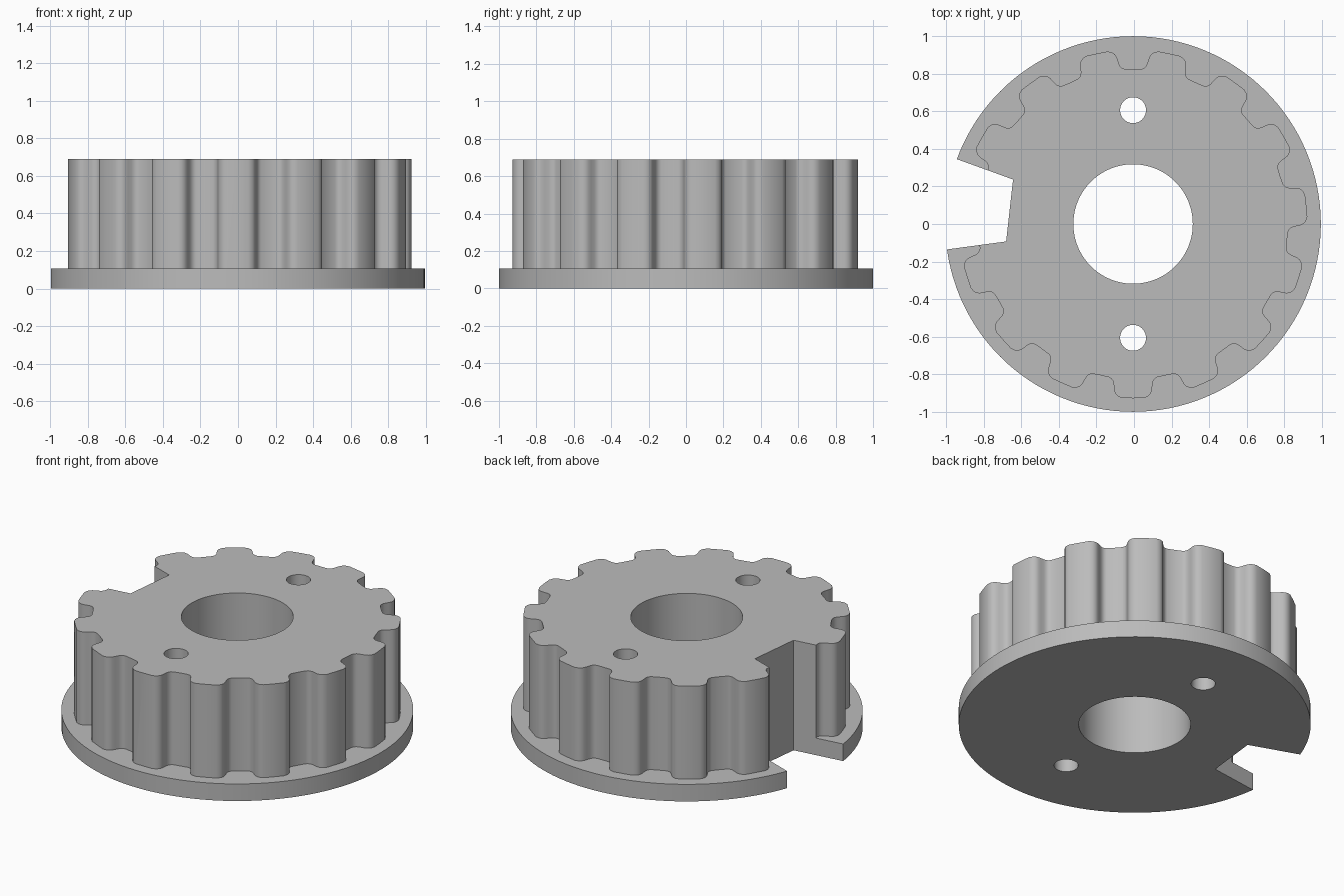
import bpy
import bmesh
from math import sin, cos, pi, radians, hypot, atan2

cube = bpy.data.objects.get("Cube")
if cube:
    bpy.data.objects.remove(cube, do_unlink=True)

CX = -0.005           # axis of the wheel
FLANGE_TOP = 0.107
TOP = 0.69
TEETH = 15

metal = bpy.data.materials.new("plain grey")
metal.use_nodes = True
grey = (0.5, 0.5, 0.5, 1)
metal.diffuse_color = grey
metal.node_tree.nodes["Principled BSDF"].inputs["Base Color"].default_value = grey


def prism(name, outline, z0, z1):
    """Extrude a closed counter-clockwise outline from z0 to z1."""
    bm = bmesh.new()
    base = bm.faces.new([bm.verts.new((x, y, z0)) for x, y in outline])
    top = bmesh.ops.extrude_face_region(bm, geom=[base])["geom"]
    verts = [v for v in top if isinstance(v, bmesh.types.BMVert)]
    bmesh.ops.translate(bm, verts=verts, vec=(0, 0, z1 - z0))
    bmesh.ops.recalc_face_normals(bm, faces=bm.faces)
    mesh = bpy.data.meshes.new(name)
    bm.to_mesh(mesh)
    bm.free()
    mesh.materials.append(metal)
    obj = bpy.data.objects.new(name, mesh)
    bpy.context.collection.objects.link(obj)
    return obj


def circle(radius, cy=0, n=96):
    return [(CX + radius * cos(2 * pi * i / n), cy + radius * sin(2 * pi * i / n))
            for i in range(n)]


def toothed_outline():
    # Half of one groove: sideways offset and distance from the axis
    half = [(0.045, 0.825), (0.058, 0.83), (0.068, 0.839), (0.075, 0.852),
            (0.082, 0.874), (0.088, 0.891), (0.097, 0.904), (0.112, 0.914),
            (0.135, 0.919)]
    groove = [(-x, r) for x, r in reversed(half)] + [(0, 0.824)] + half
    polar = [(atan2(x, r), hypot(x, r)) for x, r in groove]
    polar.append((pi / TEETH, 0.928))
    points = []
    for i in range(TEETH):
        start = pi / 2 + 2 * pi * i / TEETH
        points += [(CX + r * cos(start + a), r * sin(start + a)) for a, r in polar]
    return points


def combine(target, other, operation):
    mod = target.modifiers.new(operation.title(), "BOOLEAN")
    mod.operation = operation
    mod.solver = "EXACT"
    mod.object = other
    other.hide_render = True
    bpy.context.view_layer.objects.active = target
    bpy.ops.object.modifier_apply(modifier=mod.name)
    bpy.data.objects.remove(other, do_unlink=True)


# Flange and toothed drum joined into one solid
wheel = prism("toothed_wheel", circle(1.0, n=128), 0, FLANGE_TOP)
combine(wheel, prism("drum", toothed_outline(), FLANGE_TOP / 2, TOP), "UNION")

# Central bore and two bolt holes
combine(wheel, prism("bore_cutter", circle(0.318), -0.1, 1), "DIFFERENCE")
for side in (-1, 1):
    hole = prism("bolt_hole_cutter", circle(0.069, side * 0.606, 40), -0.1, 1)
    combine(wheel, hole, "DIFFERENCE")

# Wedge-shaped notch through the left rim of the plan
notch = [(-0.644, 0.237), (-1.236, 0.451), (-1.319, -0.179), (-0.681, -0.093)]
combine(wheel, prism("notch_cutter", notch, -0.1, 1), "DIFFERENCE")

bpy.ops.object.select_all(action="DESELECT")
wheel.select_set(True)
bpy.context.view_layer.objects.active = wheel
bpy.ops.object.shade_smooth_by_angle(angle=radians(35))
